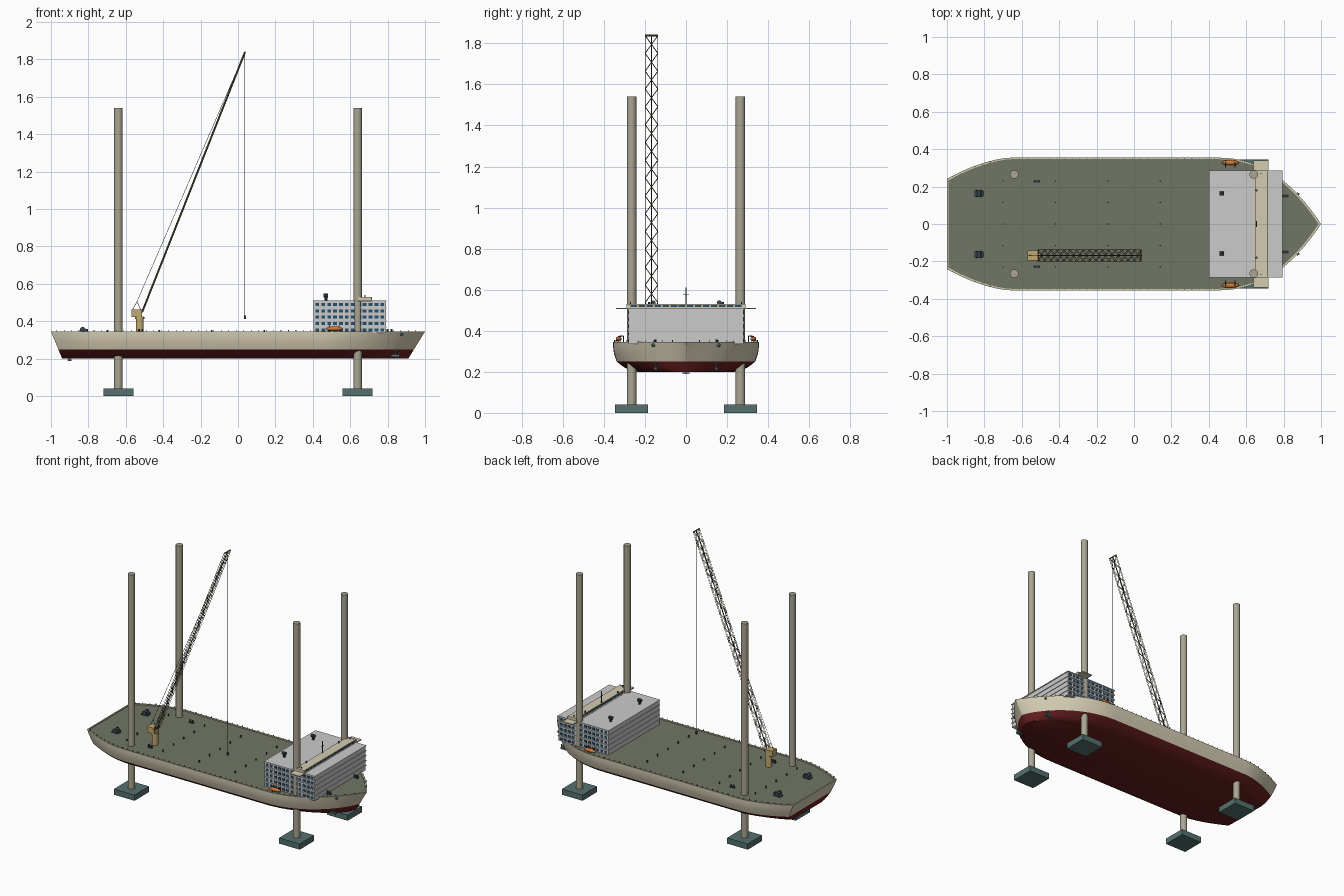
import bpy, bmesh, math
from mathutils import Vector, Matrix

if "Cube" in bpy.data.objects:
    bpy.data.objects.remove(bpy.data.objects["Cube"])

def material(name, hexcol):
    c = [int(hexcol[i:i + 2], 16) / 255 for i in (0, 2, 4)]
    m = bpy.data.materials.new(name)
    m.diffuse_color = [v ** 2.2 for v in c] + [1]
    m.use_nodes = True
    m.node_tree.nodes["Principled BSDF"].inputs["Base Color"].default_value = m.diffuse_color
    return m

CREAM = material("cream", "d2cab0")
RED = material("red", "682424")
DECK = material("deck", "6f7565")
WHITE = material("white", "cdcfcc")
STONE = material("stone", "a9a492")
TEAL = material("teal", "56706e")
DARK = material("dark", "3c4a50")
GLASS = material("glass", "2c5068")
TAN = material("tan", "c0a870")
LATTICE = material("lattice", "625a40")
ORANGE = material("orange", "d07838")

def box(bm, x0, x1, y0, y1, z0, z1):
    m = Matrix.Translation(((x0 + x1) / 2, (y0 + y1) / 2, (z0 + z1) / 2))
    bmesh.ops.create_cube(bm, size=1, matrix=m @ Matrix.Diagonal((x1 - x0, y1 - y0, z1 - z0, 1)))

def block(bm, c, s):
    box(bm, *[v for i in range(3) for v in (c[i] - s[i] / 2, c[i] + s[i] / 2)])

def rod(bm, a, b, r, n=6):
    a, b = Vector(a), Vector(b)
    q = (b - a).to_track_quat('Z', 'Y').to_matrix().to_4x4()
    bmesh.ops.create_cone(bm, cap_ends=True, segments=n, radius1=r, radius2=r,
                          depth=(b - a).length, matrix=Matrix.Translation((a + b) / 2) @ q)

def finish(bm, name, mat, smooth=False):
    bmesh.ops.recalc_face_normals(bm, faces=bm.faces)
    me = bpy.data.meshes.new(name)
    bm.to_mesh(me)
    bm.free()
    me.materials.append(mat)
    ob = bpy.data.objects.new(name, me)
    bpy.context.collection.objects.link(ob)
    if smooth:
        bpy.ops.object.select_all(action='DESELECT')
        ob.select_set(True)
        bpy.context.view_layer.objects.active = ob
        bpy.ops.object.shade_smooth_by_angle(angle=math.radians(35))
    return ob

# Hull: half-outline at height z, stern curve, straight side, pointed bow
LEVELS = [(0.2, .235), (.207, .268), (.222, .302), (.25, .338), (.29, .351), (.32, .355), (.345, .355)]

def outline(z, mid):
    k = (z - .2) / .145
    stern, bow, q = -.94 - .06 * k, .91 + .09 * k, .6 + .4 * k
    p = 2 + .47 * k
    pts = []
    for i in range(11):
        s = 1 - i / 10
        pts.append((-.65 + (stern + .65) * s, mid * (1 - .32 * s ** 1.7)))
    for i in range(25):
        s = math.sin(i / 24 * math.pi / 2)
        pts.append((.42 + (bow - .42) * s, mid * max(0, 1 - s ** p) ** q if i < 24 else 0))
    return pts

def ring(bm, z, pts):
    full = [(x, -y) for x, y in pts] + [(x, y) for x, y in reversed(pts[:-1])]
    return [bm.verts.new((x, y, z)) for x, y in full]

def loft(bm, rings):
    for a, b in zip(rings, rings[1:]):
        for i in range(len(a)):
            j = (i + 1) % len(a)
            bm.faces.new((a[i], a[j], b[j], b[i]))

top = outline(.345, .355)
inner = [(x * .992, max(0, y - .008)) for x, y in top]
bm = bmesh.new()
rings = [ring(bm, z, outline(z, w)) for z, w in LEVELS[:4]]
loft(bm, rings)
bm.faces.new(rings[0])
finish(bm, "lower_hull", RED, True)
bm = bmesh.new()
rings = [ring(bm, z, outline(z, w)) for z, w in LEVELS[3:]]
rings += [ring(bm, .345, inner), ring(bm, .336, inner)]
loft(bm, rings)
finish(bm, "upper_hull", CREAM, True)
bm = bmesh.new()
bm.faces.new(ring(bm, .338, inner))
finish(bm, "deck", DECK)

def half(x, pts):
    for (x0, y0), (x1, y1) in zip(pts, pts[1:]):
        if x0 <= x <= x1:
            return y0 + (y1 - y0) * (x - x0) / (x1 - x0)
    return 0

# Edge posts and deck lashing posts
bm = bmesh.new()
for i in range(49):
    x = -.97 + i * .04
    for s in (-1, 1):
        block(bm, (x, s * (half(x, top) - .005), .348), (.003, .003, .012))
for x in (-.7, -.42, -.14, .14):
    for y in (-.23, -.115, 0, .115, .23):
        rod(bm, (x, y, .337), (x, y, .353), .004, 8)
finish(bm, "deck_posts", DARK)

# Legs and footings
for x in (-.64, .64):
    for y in (-.265, .265):
        tag = ("aft" if x < 0 else "fore") + ("_right" if y < 0 else "_left")
        bm = bmesh.new()
        rod(bm, (x, y, .03), (x, y, 1.54), .023, 24)
        finish(bm, "leg_" + tag, STONE, True)
        bm = bmesh.new()
        block(bm, (x, y, .02), (.16, .16, .04))
        finish(bm, "footing_" + tag, TEAL)

# Accommodation block: storeys separated by thin overhanging slabs
bm = bmesh.new()
box(bm, .404, .791, -.281, .281, .336, .508)
for i in range(1, 6):
    z = .338 + i * .0345
    box(bm, .40, .795, -.285, .285, z - .006, z)
finish(bm, "accommodation", WHITE)
bm = bmesh.new()
for row in range(5):
    for col in range(12):
        x, z = .424 + col * .0316, .3525 + row * .0345
        for s in (-1, 1):
            block(bm, (x, s * .2815, z), (.02, .004, .016))
finish(bm, "cabin_windows", GLASS)

# Bridge with wings and window strip
bm = bmesh.new()
box(bm, .64, .718, -.34, .34, .505, .512)
box(bm, .648, .714, -.28, .28, .51, .53)
for s in (-1, 1):
    block(bm, (.68, s * .283, .521), (.07, .012, .02))
finish(bm, "bridge", CREAM)
bm = bmesh.new()
for i in range(14):
    y = -.254 + i * .0391
    block(bm, (.681, y, .521), (.069, .032, .01))
finish(bm, "bridge_windows", GLASS)

# Roof mast, vents and antennas
bm = bmesh.new()
rod(bm, (.655, 0, .53), (.655, 0, .61), .003, 8)
block(bm, (.655, 0, .575), (.003, .03, .003))
for y in (-.18, .18):
    rod(bm, (.655, y, .53), (.655, y, .54), .006, 8)
    rod(bm, (.68, y * 1.5, .53), (.68, y * 1.5, .54), .003, 8)
for y in (-.158, .162):
    rod(bm, (.47, y, .51), (.47, y, .535), .008, 10)
    rod(bm, (.456, y, .537), (.482, y, .537), .011, 10)
finish(bm, "roof_fittings", DARK)

# Lifeboats on davits
for s, tag in ((-1, "right"), (1, "left")):
    bm = bmesh.new()
    bmesh.ops.create_uvsphere(bm, u_segments=16, v_segments=10, radius=1,
                              matrix=Matrix.Translation((.515, s * .328, .36)) @ Matrix.Diagonal((.046, .014, .012, 1)))
    finish(bm, "lifeboat_" + tag, ORANGE, True)
    bm = bmesh.new()
    for x in (.49, .54):
        rod(bm, (x, s * .305, .337), (x, s * .305, .375), .003)
        rod(bm, (x, s * .305, .375), (x, s * .33, .372), .003)
    finish(bm, "davits_" + tag, DARK)

# Mooring winches, bollards and windlasses
bm = bmesh.new()
for s in (-1, 1):
    y = s * .163
    block(bm, (-.83, y, .341), (.05, .036, .008))
    rod(bm, (-.83, y - .018, .355), (-.83, y + .018, .355), .011, 14)
    for d in (-.017, .017):
        rod(bm, (-.83, y + d - .002, .355), (-.83, y + d + .002, .355), .015, 14)
    block(bm, (-.808, y, .35), (.014, .022, .018))
    for x, yy in ((-.52, s * .228), (.81, s * .15)):
        block(bm, (x, yy, .34), (.034, .014, .006))
        for d in (-.01, .01):
            rod(bm, (x + d, yy, .338), (x + d, yy, .358), .006, 10)
finish(bm, "deck_machinery", DARK)

# Anchors low on the bow, with hawse pipes above
bm = bmesh.new()
low = outline(.225, .306)
for s in (-1, 1):
    y = s * (half(.84, low) + .004)
    rod(bm, (.84, y, .215), (.85, y * 1.02, .25), .004, 8)
    block(bm, (.84, y, .216), (.045, .018, .012))
    for d in (-.02, .02):
        rod(bm, (.84 + d, y, .214), (.84 + d * 1.1, y, .238), .005, 6)
    yh = s * (half(.87, outline(.33, .355)) - .002)
    rod(bm, (.87, yh - s * .008, .332), (.878, yh + s * .006, .328), .008, 12)
finish(bm, "anchors", TEAL)

# Stern thruster
bm = bmesh.new()
rod(bm, (-.9, 0, .205), (-.9, 0, .192), .005, 8)
rod(bm, (-.91, 0, .193), (-.89, 0, .193), .005, 10)
block(bm, (-.91, 0, .193), (.003, .036, .005))
finish(bm, "thruster", STONE)

# Crane pedestal and cab
Y = -.168
bm = bmesh.new()
rod(bm, (-.525, Y, .337), (-.525, Y, .425), .021, 20)
rod(bm, (-.525, Y, .412), (-.525, Y, .422), .026, 20)
finish(bm, "crane_pedestal", TAN, True)
bm = bmesh.new()
box(bm, -.57, -.513, Y - .027, Y + .027, .422, .462)
finish(bm, "crane_cab", TAN)

# Lattice boom: corner chords, zigzag bracing, centre chord
foot, tip = Vector((-.512, Y, .45)), Vector((.037, Y, 1.838))
axis = (tip - foot).normalized()
out = axis.cross(Vector((0, 1, 0))).normalized() * .004
side = Vector((0, .031, 0))
bm = bmesh.new()
rod(bm, foot, tip, .0035)
N = 16
for o in (-out, out):
    for s in (-1, 1):
        rod(bm, foot + o + side * s, tip + o + side * s, .0013, 5)
    for i in range(N):
        a, b = foot.lerp(tip, i / N) + o, foot.lerp(tip, (i + 1) / N) + o
        s = 1 if i % 2 else -1
        rod(bm, a + side * s, b - side * s, .0013, 4)
        rod(bm, a - side * s, b + side * s, .0013, 4)
for p in (foot, tip):
    rod(bm, p - side, p + side, .004, 8)
finish(bm, "crane_boom", LATTICE)

# Pendant, gantry, hoist rope and hook block
bm = bmesh.new()
rod(bm, (-.54, Y, .505), tip, .0013, 5)
for x in (-.565, -.52):
    rod(bm, (x, Y, .46), (-.54, Y, .505), .0015, 5)
rod(bm, (.037, Y, 1.835), (.037, Y, .425), .0013, 5)
block(bm, (.037, Y, .421), (.012, .012, .018))
finish(bm, "crane_ropes", DARK)
